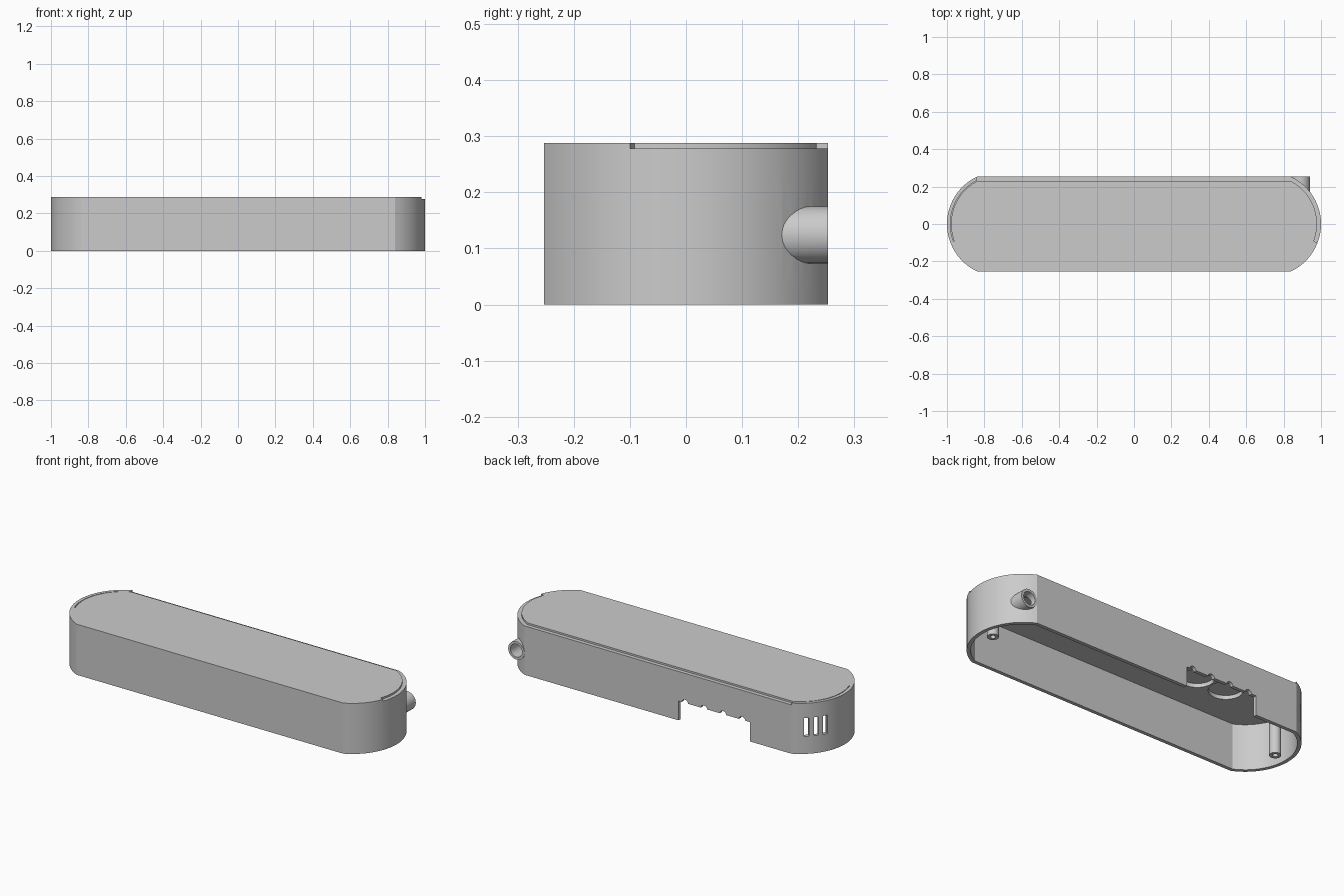
import bpy, bmesh, math
from mathutils import Matrix, Vector

old = bpy.data.objects.get("Cube")
if old:
    bpy.data.objects.remove(old)

HALF_W, R, CX, TOP = 0.253, 0.28, 0.72, 0.288
WALL, LIP = 0.02, 0.022

grey = bpy.data.materials.new("plain grey")
grey.use_nodes = True
grey.diffuse_color = (0.6, 0.6, 0.6, 1)
grey.node_tree.nodes["Principled BSDF"].inputs["Base Color"].default_value = (0.6, 0.6, 0.6, 1)


def arc(side, inset, a0=None, n=24):
    """End arc from the front (or angle a0) round to the back corner."""
    r = R - inset
    a1 = math.asin((HALF_W - inset) / r)
    a0 = -a1 if a0 is None else a0
    angles = [a0 + (a1 - a0) * i / n for i in range(n + 1)]
    return [(side * (CX + r * math.cos(a)), r * math.sin(a)) for a in angles]


def outline(inset):
    return arc(1, inset) + arc(-1, inset)[::-1]


def make(name, bm):
    bmesh.ops.recalc_face_normals(bm, faces=bm.faces)
    mesh = bpy.data.meshes.new(name)
    bm.to_mesh(mesh)
    bm.free()
    ob = bpy.data.objects.new(name, mesh)
    mesh.materials.append(grey)
    bpy.context.collection.objects.link(ob)
    return ob


def prism(name, pts, z0, z1):
    bm = bmesh.new()
    face = bm.faces.new([bm.verts.new((x, y, z0)) for x, y in pts])
    ext = bmesh.ops.extrude_face_region(bm, geom=[face])
    verts = [v for v in ext["geom"] if isinstance(v, bmesh.types.BMVert)]
    bmesh.ops.translate(bm, verts=verts, vec=(0, 0, z1 - z0))
    return make(name, bm)


def rod(name, start, end, radius, n=32):
    a, b = Vector(start), Vector(end)
    turn = (b - a).to_track_quat('Z', 'Y').to_matrix().to_4x4()
    bm = bmesh.new()
    bmesh.ops.create_cone(bm, cap_ends=True, segments=n, radius1=radius, radius2=radius,
                          depth=(b - a).length, matrix=Matrix.Translation((a + b) / 2) @ turn)
    return make(name, bm)


def box(name, centre, size, turn=0):
    bm = bmesh.new()
    bmesh.ops.create_cube(bm, size=1, matrix=Matrix.Translation(centre)
                          @ Matrix.Rotation(turn, 4, 'Z') @ Matrix.Diagonal((*size, 1)))
    return make(name, bm)


def combine(body, tool, operation='DIFFERENCE'):
    bpy.context.view_layer.objects.active = body
    mod = body.modifiers.new("shape", 'BOOLEAN')
    mod.operation, mod.solver, mod.object = operation, 'EXACT', tool
    bpy.ops.object.modifier_apply(modifier=mod.name)
    bpy.data.objects.remove(tool)


# Outer case with the side spout, then hollowed from below
case = prism("case_shell", outline(0), 0, TOP)
combine(case, rod("spout", (0.891, 0.1, 0.124), (0.891, 0.2535, 0.124), 0.051), 'UNION')
combine(case, prism("cavity", outline(WALL), -0.1, 0.258))
combine(case, rod("spout_bore", (0.891, 0.1, 0.124), (0.891, 0.3, 0.124), 0.037))

# Lowered edge round the right end and back, narrow seam round the left end
start = math.asin(-0.1 / R)
corner = arc(-1, 0)[-1][0]
inner = arc(1, LIP, start) + [(corner, HALF_W - LIP)]
outer = arc(1, -0.03, start) + [(corner, HALF_W + 0.03)]
combine(case, prism("edge_step", inner + outer[::-1], 0.278, 0.35))
seam = arc(-1, LIP, start) + arc(-1, LIP - 0.004, start)[::-1]
combine(case, prism("seam", seam, 0.278, 0.35))

# Connector opening in the back wall with cable notches above it
combine(case, box("opening", (-0.355, 0.25, 0), (0.45, 0.1, 0.22)))
for i in range(4):
    x = -0.17 - 0.12 * i
    combine(case, rod("notch", (x, 0.2, 0.108), (x, 0.3, 0.108), 0.02, 16))

# Three vent slots on the left end, cut parallel
angle = math.radians(142)
out = Vector((math.cos(angle), math.sin(angle), 0))
side = Vector((-out.y, out.x, 0))
for i in (-1, 0, 1):
    centre = Vector((-CX, 0, 0.152)) + out * 0.26 + side * 0.05 * i
    combine(case, box("vent", centre, (0.14, 0.026, 0.105), angle))

# Round recesses in the underside of the lid
for i in range(8):
    x = -0.595 + 0.185 * i
    combine(case, rod("recess", (x, 0, 0.2), (x, 0, 0.28), 0.088))

# Screw posts at both ends
for x, name in ((-0.915, "left_screw_post"), (0.915, "right_screw_post")):
    post = rod(name, (x, 0, 0.005), (x, 0, 0.265), 0.03)
    combine(post, rod("screw_hole", (x, 0, -0.1), (x, 0, 0.15), 0.014, 20))

for ob in bpy.context.collection.objects:
    if ob.type == 'MESH' and grey.name in ob.data.materials:
        bpy.ops.object.select_all(action='DESELECT')
        ob.select_set(True)
        bpy.context.view_layer.objects.active = ob
        bpy.ops.object.shade_smooth_by_angle(angle=math.radians(20))
